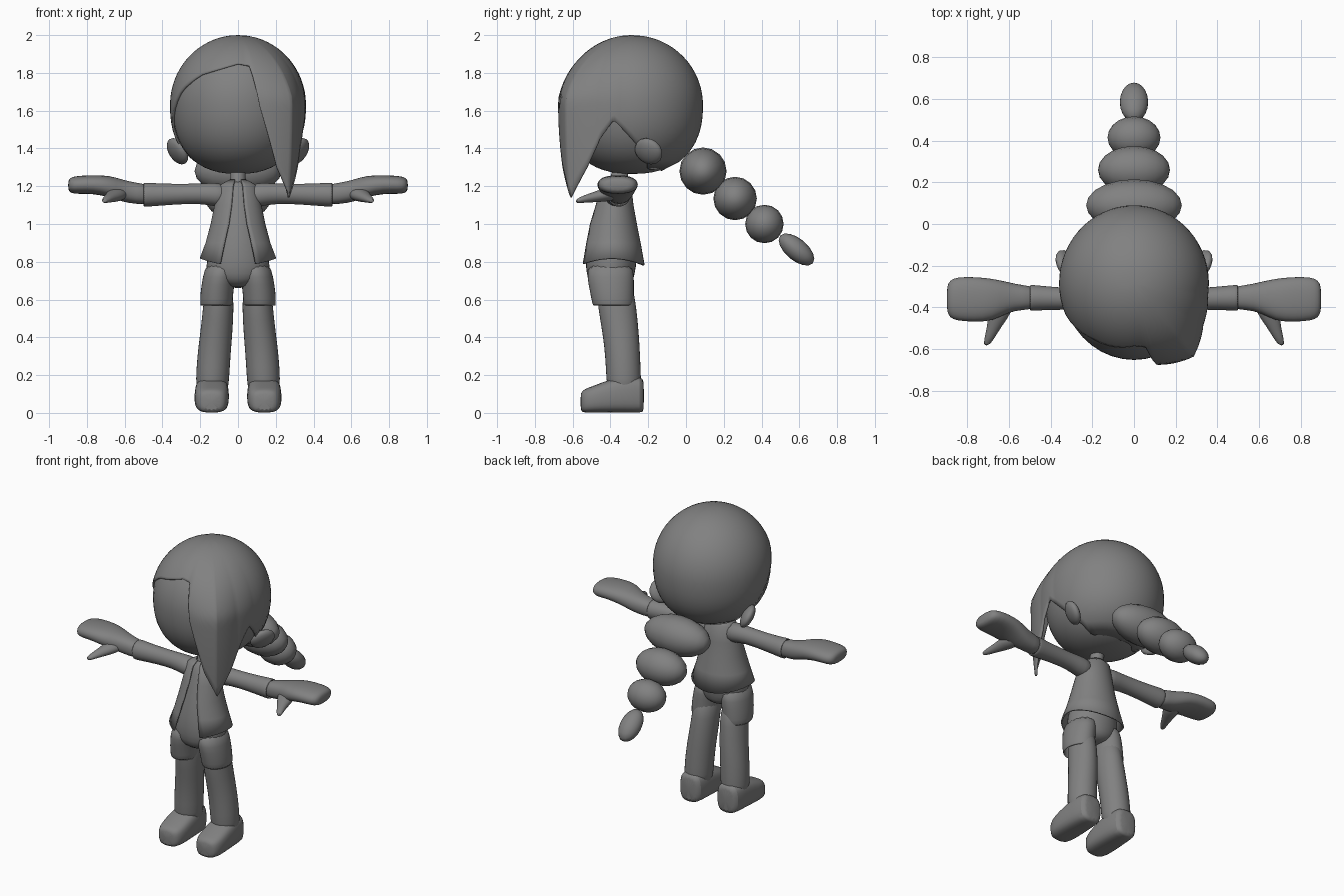
import bpy, bmesh, math
from mathutils import Matrix, Euler

cube = bpy.data.objects.get("Cube")
if cube:
    bpy.data.objects.remove(cube)

GREY = (0.22, 0.22, 0.22, 1)
mat = bpy.data.materials.new("mid grey")
mat.use_nodes = True
mat.diffuse_color = GREY
mat.node_tree.nodes["Principled BSDF"].inputs["Base Color"].default_value = GREY


def finish(name, bm, subdiv=0, thickness=0, sharp=50):
    bmesh.ops.recalc_face_normals(bm, faces=bm.faces)
    mesh = bpy.data.meshes.new(name)
    bm.to_mesh(mesh)
    bm.free()
    mesh.materials.append(mat)
    ob = bpy.data.objects.new(name, mesh)
    bpy.context.collection.objects.link(ob)
    if thickness:
        mod = ob.modifiers.new("thickness", "SOLIDIFY")
        mod.thickness = thickness
        mod.offset = -1
    if subdiv:
        mod = ob.modifiers.new("smooth", "SUBSURF")
        mod.levels = mod.render_levels = subdiv
    bpy.ops.object.select_all(action="DESELECT")
    ob.select_set(True)
    bpy.context.view_layer.objects.active = ob
    bpy.ops.object.shade_smooth_by_angle(angle=math.radians(sharp))
    return ob


def bridge(bm, rows, closed):
    for a, b in zip(rows, rows[1:]):
        n = len(a)
        for i in range(n if closed else n - 1):
            j = (i + 1) % n
            bm.faces.new((a[i], a[j], b[j], b[i]))


def loft(name, axis, sections, side=1, power=1.0, caps=(True, True), n=16, thickness=0):
    """Tube along an axis; a section is (position, centre 1, centre 2, radius 1, radius 2)."""
    bm = bmesh.new()
    rows = []
    for t, c1, c2, r1, r2 in sections:
        row = []
        for i in range(n):
            a = math.tau * i / n
            u, v = math.cos(a), math.sin(a)
            p = c1 + r1 * math.copysign(abs(u) ** power, u)
            q = c2 + r2 * math.copysign(abs(v) ** power, v)
            x, y, z = {"x": (t, p, q), "y": (p, t, q), "z": (p, q, t)}[axis]
            row.append(bm.verts.new((x * side, y, z)))
        rows.append(row)
    bridge(bm, rows, True)
    for cap, row in zip(caps, (rows[0], rows[-1])):
        if cap:
            bm.faces.new(row)
    return finish(name, bm, 1, thickness)


def ball(name, centre, radii, rot=(0, 0, 0), segments=16, rings=10):
    bm = bmesh.new()
    bmesh.ops.create_uvsphere(bm, u_segments=segments, v_segments=rings, radius=1)
    turn = Matrix.Rotation(math.pi / 2, 4, "Y")     # poles on the x axis
    place = (Matrix.Translation(centre) @ Euler([math.radians(r) for r in rot]).to_matrix().to_4x4()
             @ Matrix.Diagonal((*radii, 1)))
    bm.transform(place @ turn)
    return finish(name, bm)


def interp(table, x):
    for (x0, y0), (x1, y1) in zip(table, table[1:]):
        if x <= x1:
            return y0 + (y1 - y0) * max(0, x - x0) / (x1 - x0)
    return table[-1][1]


# Head: round above, fuller towards the chin
HEAD_Y, HEAD_Z = -0.285, 1.63


def dome(z, height):
    u = min(1, abs(z - HEAD_Z) / height)
    p = 2 if z > HEAD_Z else 2.35
    return (1 - u ** p) ** (1 / p)


bm = bmesh.new()
bmesh.ops.create_uvsphere(bm, u_segments=40, v_segments=28, radius=1)
for v in bm.verts:
    z = HEAD_Z + 0.365 * v.co.z
    flat = math.hypot(v.co.x, v.co.y) or 1
    k = dome(z, 0.365) / flat
    v.co = (v.co.x * k * 0.347, HEAD_Y + v.co.y * k * 0.368, z)
finish("head", bm)

# Hair: cap whose hem follows the hairline, with one long pointed fringe lock
HAIRLINE = [(-180, 1.28), (-115, 1.29), (-94, 1.42), (-77, 1.57), (-58, 1.71), (-38, 1.79),
            (0, 1.85), (11, 1.84), (13, 1.78), (17, 1.62), (24, 1.45), (30, 1.30), (41, 1.14),
            (54, 1.30), (64, 1.45), (75, 1.55), (94, 1.42), (115, 1.29), (180, 1.28)]
LOCK = [(8, 0), (14, 1), (64, 1), (82, 0)]
BULGE = [(8, 0), (14, 0.028), (40, 0.085), (60, 0.025), (82, 0)]
bm = bmesh.new()
top = bm.verts.new((0, HEAD_Y, 2))
columns = []
angles = sorted(set(range(-180, 180, 6)) | set(range(8, 84, 2)) | {11, 13, 17, 41})
for deg in angles:
    a, hem = math.radians(deg), interp(HAIRLINE, deg)
    w, bulge = interp(LOCK, deg), interp(BULGE, deg)
    col = []
    for i in range(1, 23):
        z = 2 - (2 - hem) * (i / 22) ** 1.6
        r = dome(z, 0.37)
        if z < HEAD_Z:
            r = r * (1 - w) + w * (1 - 0.3 * (HEAD_Z - z) ** 2)
        r_out = bulge * min(1, max(0, (1.97 - z) / 0.3))
        col.append(bm.verts.new(((0.36 * r + r_out) * math.sin(a),
                                 HEAD_Y - (0.375 * r + r_out) * math.cos(a), z)))
    columns.append(col)
columns.append(columns[0])
bridge(bm, columns, False)
for c, d in zip(columns, columns[1:]):
    bm.faces.new((top, c[0], d[0]))
finish("hair", bm, thickness=0.012)

# Ponytail beads, shrinking towards the tip
ball("ponytail_bead_1", (0, 0.09, 1.28), (0.23, 0.125, 0.125))
ball("ponytail_bead_2", (0, 0.26, 1.135), (0.173, 0.115, 0.115))
ball("ponytail_bead_3", (0, 0.415, 1.0), (0.127, 0.102, 0.102))
ball("ponytail_tip", (0, 0.585, 0.865), (0.068, 0.113, 0.058), (-40, 0, 0))

# Neck, torso and hips
loft("neck", "z", [(1.15, 0, -0.37, 0.05, 0.05), (1.22, 0, -0.36, 0.04, 0.045),
                   (1.32, 0, -0.34, 0.045, 0.05)])
loft("torso", "z", [(1.23, 0, -0.365, 0.04, 0.045), (1.20, 0, -0.37, 0.085, 0.07),
                    (1.10, 0, -0.38, 0.108, 0.09), (0.95, 0, -0.39, 0.135, 0.125),
                    (0.82, 0, -0.395, 0.17, 0.142), (0.73, 0, -0.40, 0.175, 0.13),
                    (0.69, 0, -0.395, 0.12, 0.115), (0.66, 0, -0.39, 0.05, 0.07)])

# Open jacket: rows of (height, y, half width, half depth, half gap in degrees)
bm = bmesh.new()
rows = []
for z, y, rx, ry, gap in [(1.235, -0.365, 0.045, 0.05, 22), (1.205, -0.37, 0.10, 0.08, 15),
                          (1.10, -0.38, 0.125, 0.102, 16), (1.0, -0.388, 0.145, 0.128, 20),
                          (0.90, -0.391, 0.172, 0.151, 25), (0.80, -0.393, 0.203, 0.174, 28)]:
    row = []
    for i in range(37):
        a = math.radians(gap + (360 - 2 * gap) * i / 36)
        dip = 0.018 * math.cos(2 * a) if z < 0.85 else 0
        row.append(bm.verts.new((rx * math.sin(a), y - ry * math.cos(a), z - dip)))
    rows.append(row)
bridge(bm, rows, False)
finish("jacket", bm, thickness=0.01)

# Limbs, ears, shorts and feet, once per side
for side, label in ((1, "left"), (-1, "right")):
    ball(label + "_ear", (side * 0.32, -0.198, 1.385), (0.035, 0.08, 0.077),
         (0, side * 28, side * -30))
    loft(label + "_sleeve", "x", [(0.05, -0.37, 1.15, 0.06, 0.06), (0.12, -0.37, 1.155, 0.065, 0.065),
                                  (0.20, -0.365, 1.162, 0.053, 0.053), (0.35, -0.358, 1.157, 0.053, 0.056),
                                  (0.47, -0.355, 1.155, 0.062, 0.064), (0.50, -0.355, 1.155, 0.065, 0.066)],
         side, caps=(True, False), thickness=0.01)
    loft(label + "_hand", "x", [(0.46, -0.355, 1.155, 0.055, 0.054), (0.54, -0.353, 1.162, 0.06, 0.057),
                                (0.61, -0.352, 1.175, 0.075, 0.06), (0.68, -0.365, 1.20, 0.105, 0.058),
                                (0.77, -0.362, 1.21, 0.11, 0.05), (0.85, -0.36, 1.207, 0.107, 0.049),
                                (0.885, -0.36, 1.205, 0.092, 0.043), (0.90, -0.36, 1.205, 0.06, 0.025)],
         side, power=0.85)
    loft(label + "_thumb", "y", [(-0.36, 0.63, 1.165, 0.06, 0.04), (-0.43, 0.645, 1.155, 0.058, 0.038),
                                 (-0.49, 0.67, 1.142, 0.036, 0.028), (-0.55, 0.695, 1.13, 0.025, 0.019),
                                 (-0.585, 0.71, 1.12, 0.013, 0.01)], side, n=12)
    loft(label + "_shorts_leg", "z", [(0.80, 0.085, -0.40, 0.085, 0.12), (0.72, 0.10, -0.40, 0.088, 0.128),
                                      (0.64, 0.112, -0.392, 0.089, 0.118), (0.565, 0.116, -0.385, 0.088, 0.112)],
         side, caps=(True, False), thickness=0.01)
    loft(label + "_leg", "z", [(0.70, 0.10, -0.38, 0.075, 0.10), (0.56, 0.103, -0.365, 0.083, 0.104),
                               (0.42, 0.115, -0.345, 0.087, 0.098), (0.30, 0.128, -0.335, 0.09, 0.094),
                               (0.18, 0.135, -0.33, 0.09, 0.094), (0.08, 0.138, -0.325, 0.085, 0.09)], side)
    loft(label + "_foot", "y", [(-0.222, 0.138, 0.09, 0.055, 0.085), (-0.235, 0.138, 0.095, 0.08, 0.095),
                                (-0.32, 0.138, 0.10, 0.09, 0.10), (-0.41, 0.139, 0.088, 0.093, 0.088),
                                (-0.49, 0.14, 0.072, 0.092, 0.072), (-0.54, 0.14, 0.063, 0.078, 0.063),
                                (-0.56, 0.14, 0.058, 0.05, 0.05)], side, power=0.65)
